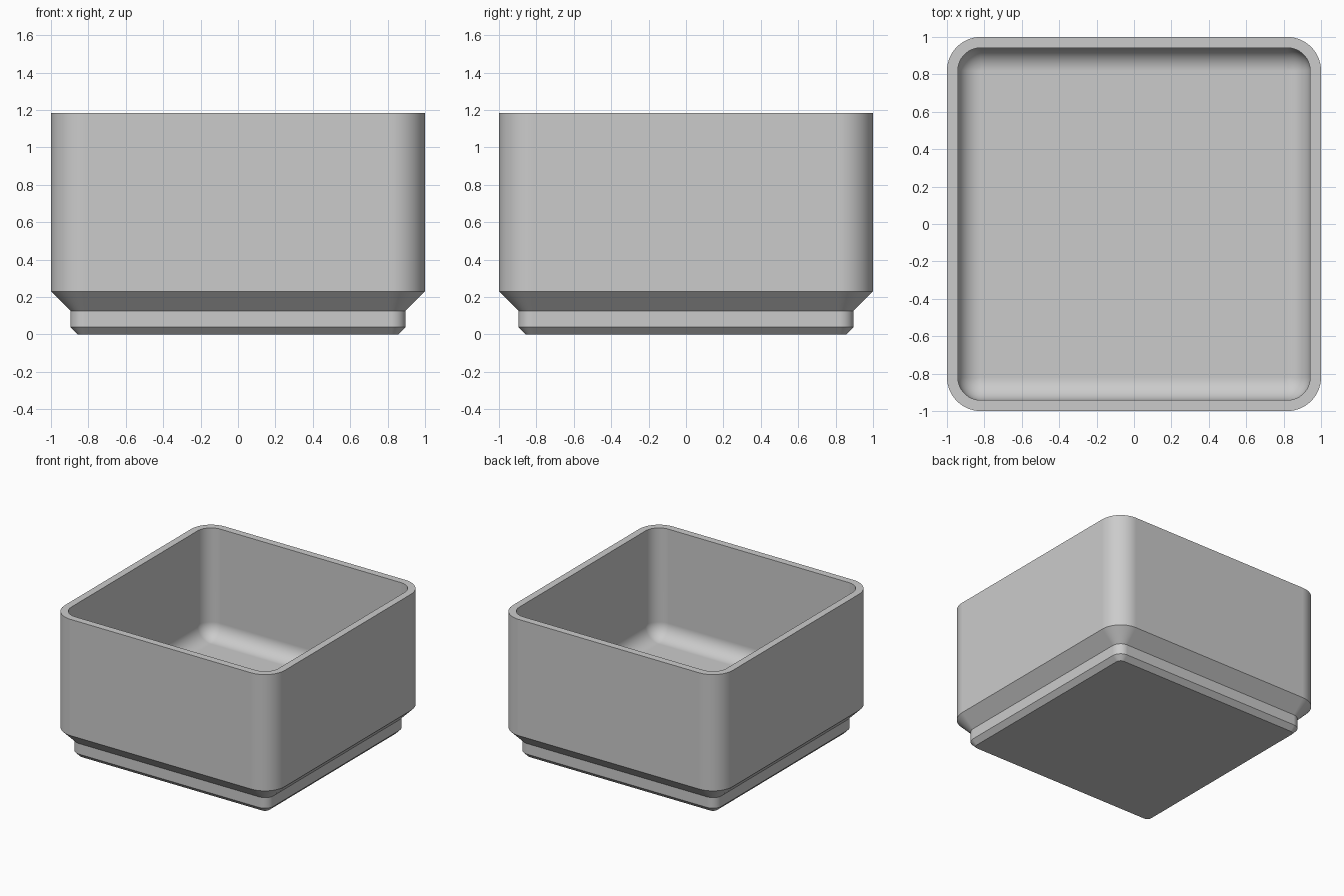
import bpy, bmesh, math

cube = bpy.data.objects.get("Cube")
if cube:
    bpy.data.objects.remove(cube, do_unlink=True)

CORNER = 0.819       # shared centre of every rounded corner
STEPS = 14           # segments per corner
TOP = 1.185
FLOOR = 0.289
INNER = 0.123        # inner corner radius, also the floor fillet

# Plain grey
grey = bpy.data.materials.new("Light grey")
grey.use_nodes = True
colour = (0.6, 0.6, 0.6, 1)
grey.diffuse_color = colour
grey.node_tree.nodes["Principled BSDF"].inputs["Base Color"].default_value = colour


def rounded_square(bm, radius, z):
    """Ring of vertices around a square with rounded corners."""
    ring = []
    for quarter in range(4):
        start = quarter * math.pi / 2
        mid = start + math.pi / 4
        cx = math.copysign(CORNER, math.cos(mid))
        cy = math.copysign(CORNER, math.sin(mid))
        for i in range(STEPS + 1):
            a = start + i / STEPS * math.pi / 2
            ring.append(bm.verts.new((cx + radius * math.cos(a), cy + radius * math.sin(a), z)))
    return ring


# Stepped foot, outer wall and rim: (corner radius, height)
profile = [(0.039, 0), (0.077, 0.039), (0.077, 0.126), (0.181, 0.23), (0.181, TOP), (INNER, TOP)]
# Inner wall rounding into the floor
for i in range(11):
    a = i / 10 * math.pi / 2
    profile.append((INNER * math.cos(a), FLOOR + INNER * (1 - math.sin(a))))

bm = bmesh.new()
rings = [rounded_square(bm, r, z) for r, z in profile]
for low, high in zip(rings, rings[1:]):
    for i in range(len(low)):
        j = (i + 1) % len(low)
        bm.faces.new((low[i], low[j], high[j], high[i]))
bm.faces.new(rings[0][::-1])
bm.faces.new(rings[-1])
bmesh.ops.remove_doubles(bm, verts=bm.verts[:], dist=0.0005)
bmesh.ops.recalc_face_normals(bm, faces=bm.faces[:])

mesh = bpy.data.meshes.new("storage_bin")
bm.to_mesh(mesh)
bm.free()
mesh.materials.append(grey)
storage_bin = bpy.data.objects.new("storage_bin", mesh)
bpy.context.collection.objects.link(storage_bin)

# Smooth corners, crisp steps, flat panels
bpy.ops.object.select_all(action="DESELECT")
storage_bin.select_set(True)
bpy.context.view_layer.objects.active = storage_bin
bpy.ops.object.shade_smooth_by_angle(angle=math.radians(30))
weighted = storage_bin.modifiers.new("Flat panels", "WEIGHTED_NORMAL")
weighted.keep_sharp = True
